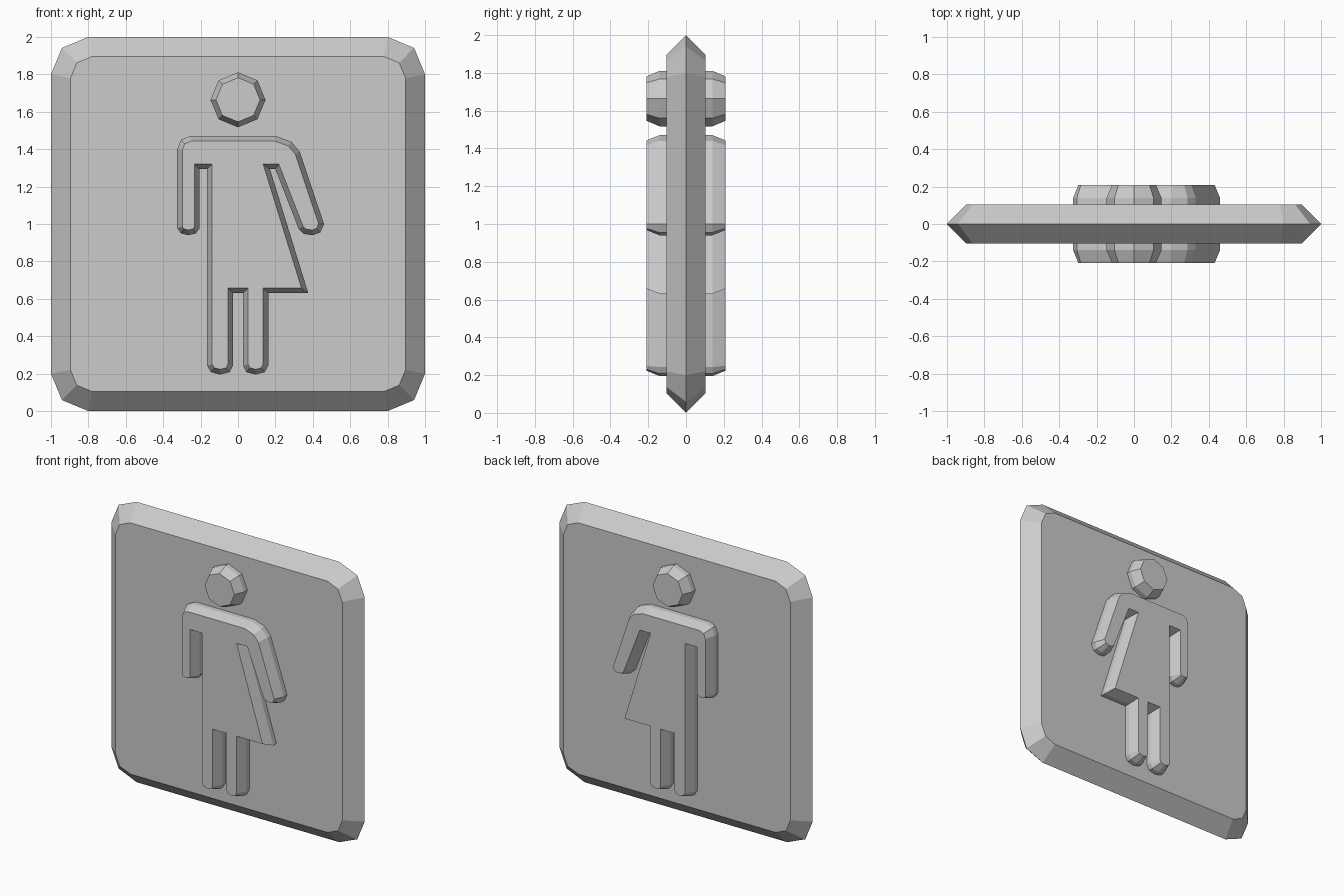
import bpy, bmesh, math
from mathutils import Vector

if "Cube" in bpy.data.objects:
    bpy.data.objects.remove(bpy.data.objects["Cube"])


def inset(pts, d):
    """Mitred inward offset of a closed outline."""
    n = len(pts)
    area = sum(pts[i - 1].cross(pts[i]) for i in range(n))
    s = 1 if area > 0 else -1
    out = []
    for i, p in enumerate(pts):
        a = (p - pts[i - 1]).normalized()
        b = (pts[(i + 1) % n] - p).normalized()
        na, nb = Vector((-a.y, a.x)) * s, Vector((-b.y, b.x)) * s
        out.append(p + (na + nb) * d / (1 + na.dot(nb)))
    return out


def slab(name, outline, sections):
    """Loft an x-z outline through (y, inset) sections and cap both ends."""
    pts = [Vector(p) for p in outline]
    bm = bmesh.new()
    rings = [[bm.verts.new((p.x, y, p.y)) for p in inset(pts, d)]
             for y, d in sections]
    n = len(pts)
    for r0, r1 in zip(rings, rings[1:]):
        for i in range(n):
            j = (i + 1) % n
            bm.faces.new((r0[i], r0[j], r1[j], r1[i]))
    bm.faces.new(rings[0])
    bm.faces.new(rings[-1][::-1])
    bmesh.ops.recalc_face_normals(bm, faces=bm.faces[:])
    me = bpy.data.meshes.new(name)
    bm.to_mesh(me)
    bm.free()
    ob = bpy.data.objects.new(name, me)
    bpy.context.collection.objects.link(ob)
    return ob


# Sign plate: rounded square with a sharp bevelled rim
plate = []
for k, (sx, sz) in enumerate([(1, 1), (-1, 1), (-1, -1), (1, -1)]):
    for step in range(3):
        a = math.radians(90 * k + 45 * step)
        plate.append((sx * 0.8 + 0.2 * math.cos(a),
                      1 + sz * 0.8 + 0.2 * math.sin(a)))
slab("sign_plate", plate, [(-0.104, 0.104), (0, 0), (0.104, 0.104)])

# Raised figure, standing out on both sides of the plate
relief = [(-0.208, 0.027), (-0.14, 0), (0.14, 0), (0.208, 0.027)]

head = [(0.147 * math.sin(math.tau * i / 8), 1.664 + 0.147 * math.cos(math.tau * i / 8))
        for i in range(8)]
slab("figure_head", head, relief)

body = [
    # left shoulder and arm
    (-.257, 1.47), (-.305, 1.45), (-.325, 1.40), (-.325, .977), (-.305, .95),
    (-.265, .94), (-.225, .95), (-.205, .977), (-.205, 1.293), (-.165, 1.293),
    # legs
    (-.165, .243), (-.145, .208), (-.095, .195), (-.045, .208), (-.027, .243),
    (-.027, .63), (.027, .63),
    (.027, .243), (.045, .208), (.094, .195), (.143, .208), (.162, .243),
    # flared skirt
    (.162, .63), (.376, .63), (.171, 1.293), (.2, 1.293),
    # right arm and shoulder
    (.325, .972), (.352, .947), (.40, .94), (.44, .955), (.46, 1.0),
    (.33, 1.387), (.285, 1.44), (.203, 1.47),
]
slab("figure_body", body, relief)
